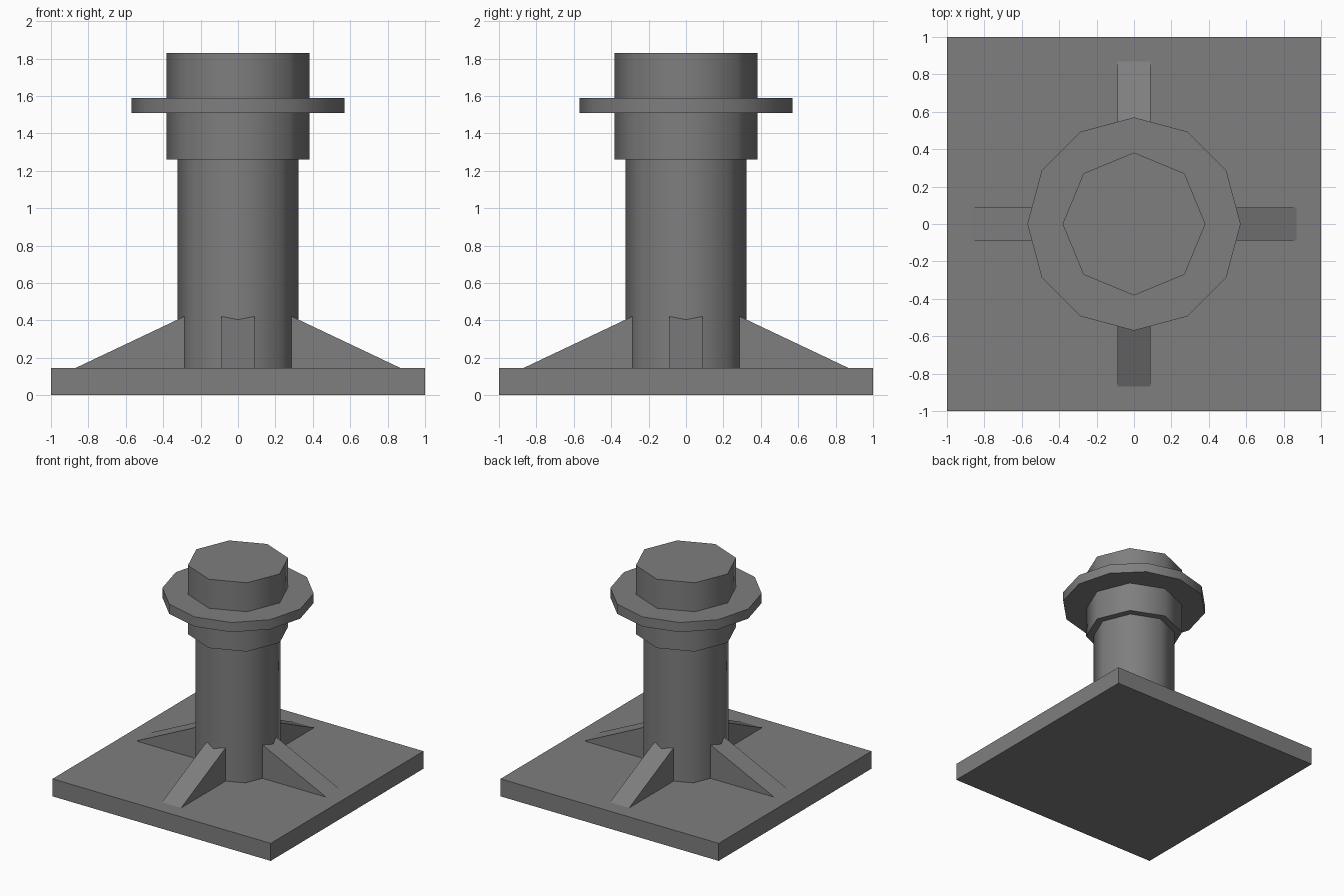
import bpy
import bmesh
import math
from mathutils import Matrix

cube = bpy.data.objects.get("Cube")
if cube:
    bpy.data.objects.remove(cube, do_unlink=True)

# Single dark grey material
grey = bpy.data.materials.new("dark_grey")
grey.use_nodes = True
colour = (0.21, 0.21, 0.21, 1.0)
grey.diffuse_color = colour
grey.node_tree.nodes["Principled BSDF"].inputs["Base Color"].default_value = colour


def add_object(name, bm):
    bmesh.ops.recalc_face_normals(bm, faces=bm.faces)
    mesh = bpy.data.meshes.new(name)
    bm.to_mesh(mesh)
    bm.free()
    mesh.materials.append(grey)
    obj = bpy.data.objects.new(name, mesh)
    bpy.context.collection.objects.link(obj)
    return obj


def prism(name, sides, radius, bottom, top):
    """Upright prism with corners on the axes and softly shaded sides."""
    bm = bmesh.new()
    ring = [bm.verts.new((radius * math.cos(math.tau * i / sides),
                          radius * math.sin(math.tau * i / sides), bottom))
            for i in range(sides)]
    base = bm.faces.new(ring)
    ext = bmesh.ops.extrude_face_region(bm, geom=[base], use_keep_orig=True)
    verts = [v for v in ext["geom"] if isinstance(v, bmesh.types.BMVert)]
    bmesh.ops.translate(bm, verts=verts, vec=(0, 0, top - bottom))
    obj = add_object(name, bm)
    bpy.ops.object.select_all(action="DESELECT")
    obj.select_set(True)
    bpy.context.view_layer.objects.active = obj
    bpy.ops.object.shade_smooth_by_angle(angle=math.radians(60))
    return obj


# Square base plate
BASE_TOP = 0.145
bm = bmesh.new()
bmesh.ops.create_cube(bm, size=1, matrix=Matrix.Translation((0, 0, BASE_TOP / 2))
                      @ Matrix.Diagonal((2, 2, BASE_TOP, 1)))
add_object("base_plate", bm)

# Column, head and flange
prism("column", 8, 0.323, BASE_TOP, 1.26)
prism("head", 8, 0.382, 1.26, 1.83)
prism("flange", 12, 0.57, 1.51, 1.59)

# Four sloping ribs bracing the column
HALF_WIDTH = 0.088
SLOPE = 0.474
OUTER, INNER = 0.87, 0.27
for i, side in enumerate(("left", "back", "right", "front")):
    bm = bmesh.new()
    profile = [(INNER, BASE_TOP), (OUTER, BASE_TOP),
               (INNER, BASE_TOP + SLOPE * (OUTER - INNER))]
    face = bm.faces.new([bm.verts.new((x, -HALF_WIDTH, z)) for x, z in profile])
    ext = bmesh.ops.extrude_face_region(bm, geom=[face], use_keep_orig=True)
    verts = [v for v in ext["geom"] if isinstance(v, bmesh.types.BMVert)]
    bmesh.ops.translate(bm, verts=verts, vec=(0, 2 * HALF_WIDTH, 0))
    bmesh.ops.rotate(bm, verts=bm.verts, matrix=Matrix.Rotation(i * math.pi / 2, 3, "Z"))
    add_object(side + "_rib", bm)
